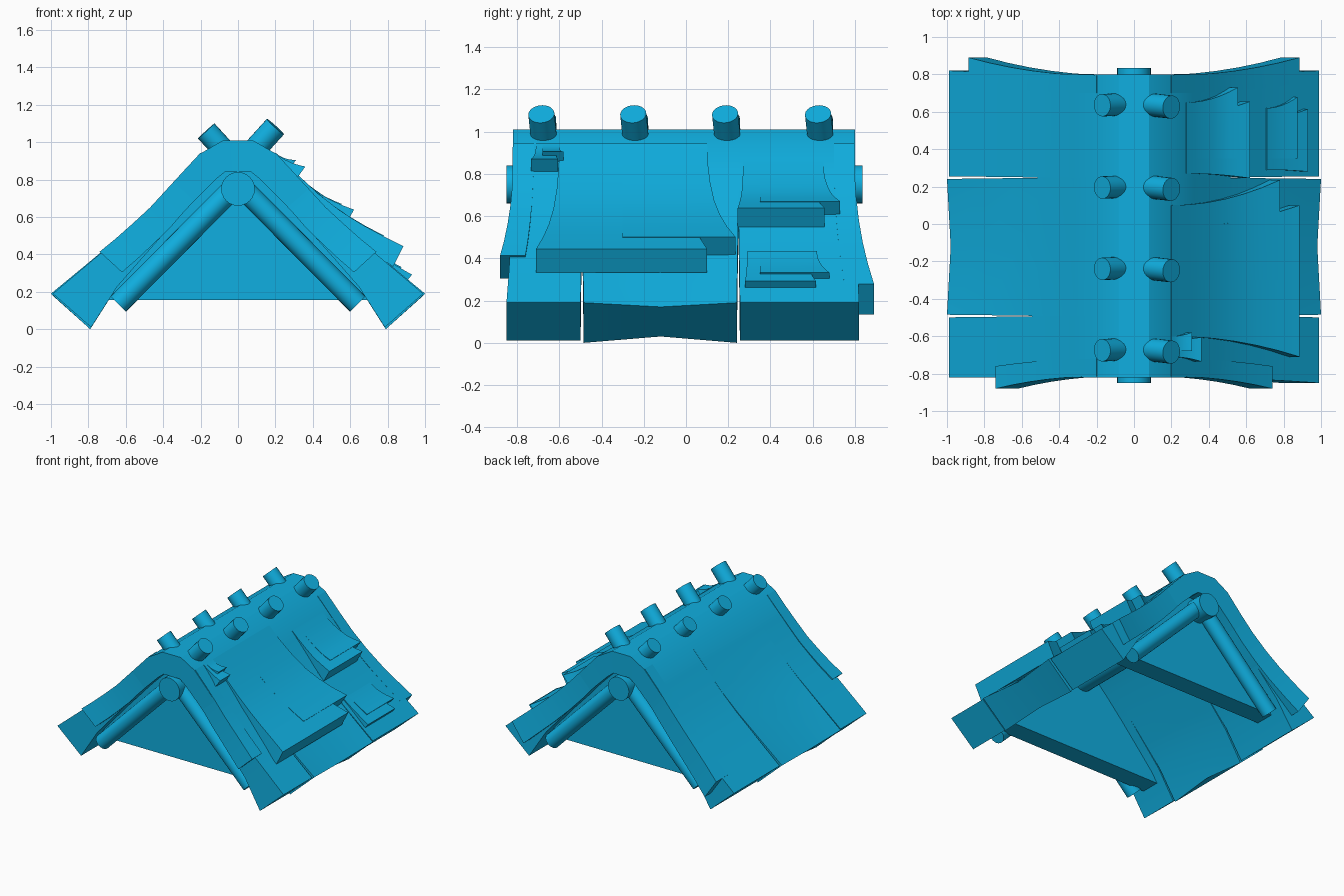
import bpy, bmesh, math
from mathutils import Vector

if "Cube" in bpy.data.objects:
    bpy.data.objects.remove(bpy.data.objects["Cube"])

mat = bpy.data.materials.new("roof_blue")
mat.diffuse_color = (0.005, 0.43, 0.75, 1)
mat.use_nodes = True
mat.node_tree.nodes["Principled BSDF"].inputs["Base Color"].default_value = mat.diffuse_color

# Right half of the roof section: outer x, z, inner x, z
HALF = [(.08, 1.01, .07, .84), (.20, .94, .12, .80), (.32, .81, .23, .69),
        (.47, .645, .37, .54), (.62, .505, .52, .37), (.80, .355, .65, .22),
        (1.0, .19, .79, .0)]


def finish(bm, name):
    bmesh.ops.recalc_face_normals(bm, faces=bm.faces[:])
    me = bpy.data.meshes.new(name)
    bm.to_mesh(me)
    bm.free()
    ob = bpy.data.objects.new(name, me)
    bpy.context.collection.objects.link(ob)
    me.materials.append(mat)
    bpy.ops.object.select_all(action='DESELECT')
    ob.select_set(True)
    bpy.context.view_layer.objects.active = ob
    bpy.ops.object.shade_smooth_by_angle(angle=math.radians(30))
    return ob


def sheet(name, rows, holes=()):
    """Thick sheet: rows[i][j] = (outer point, inner point); holes = missing cells."""
    bm = bmesh.new()
    v = [[[bm.verts.new(p) for p in pair] for pair in row] for row in rows]
    cells = {(i, j) for i in range(len(v) - 1) for j in range(len(v[0]) - 1)} - set(holes)
    for i, j in cells:
        ring = [v[i][j], v[i + 1][j], v[i + 1][j + 1], v[i][j + 1]]
        for k in (0, 1):
            bm.faces.new([c[k] for c in ring])
        for n, nb in enumerate([(i, j - 1), (i + 1, j), (i, j + 1), (i - 1, j)]):
            if nb not in cells:
                a, b = ring[n], ring[(n + 1) % 4]
                bm.faces.new([a[0], b[0], b[1], a[1]])
    loose = [w for w in bm.verts if not w.link_faces]
    bmesh.ops.delete(bm, geom=loose, context='VERTS')
    return finish(bm, name)


def roof_z(x):
    for a, b in zip(HALF, HALF[1:]):
        if x <= b[0]:
            return a[1] + (b[1] - a[1]) * (x - a[0]) / (b[0] - a[0])
    return HALF[-1][1]


# Main roof shell with split eaves
def roof_row(i, s):
    xo, zo, xi, zi = HALF[i]
    g = .007 * max(0, i - 3) / 3
    e = (i / 6) ** 3
    ys = [-.82 - (.03 * e if s > 0 else 0), -.492 - g, -.492 + g, -.12, .248 - g, .248 + g, .8 + .02 * e]
    row = []
    for j, y in enumerate(ys):
        d = (.02 * e if j == 3 else .01 * e if j in (0, 1, 5, 6) else 0)
        lift = .03 * e if j == 3 else d
        row.append(((s * (xo - d), y, zo - (d if j == 3 else 0)),
                    (s * (xi - d * .5), y, zi + lift)))
    return row


rows = [roof_row(i, -1) for i in range(6, -1, -1)] + [roof_row(i, 1) for i in range(7)]
n = len(rows) - 1
slits = [(i, j) for j in (1, 4) for i in list(range(3)) + list(range(n - 3, n))]
sheet("roof_shell", rows, slits)


# Thatch layer lying on the slope, flaring in width and lifting toward its lower end
def layer(name, x0, x1, ytop, yend, lift, drop, drop0=(-.03, -.03), s=1, steps=6):
    rows = []
    for i in range(steps + 1):
        t = i / steps
        x = x0 + (x1 - x0) * t
        z = roof_z(x) + .004 + lift * t ** 1.5
        dx, dz = (drop0[k] + (drop[k] - drop0[k]) * t for k in (0, 1))
        f = t ** 2
        rows.append([((s * x, a + (b - a) * f, z), (s * (x + dx), a + (b - a) * f, z + dz))
                     for a, b in zip(ytop, yend)])
    return sheet(name, rows)


layer("large_layer_upper", .20, .885, (-.60, -.02), (-.71, .10), .155, (-.055, -.11))
layer("large_layer_lower", .20, .78, (-.3, .10), (-.3, .235), .125, (-.06, -.09))
layer("back_layer_upper", .28, .62, (.27, .59), (.245, .655), .13, (-.05, -.09))
layer("back_layer_lower", .28, .555, (.35, .65), (.35, .73), .10, (-.05, -.07))
layer("eave_layer_upper", .71, .93, (.29, .57), (.28, .615), .04, (-.04, -.05))
layer("eave_layer_lower", .71, .875, (.35, .62), (.35, .68), .035, (-.04, -.05))
layer("front_layer_upper", .20, .36, (-.71, -.62), (-.735, -.605), .10, (-.05, -.07))
layer("front_layer_lower", .20, .31, (-.68, -.6), (-.68, -.58), .08, (-.05, -.07))

# Rake layers that flare past the gable ends
for s, side in ((-1, "left"), (1, "right")):
    layer("front_rake_" + side, .2, .74, (-.815, -.72), (-.88, -.76), .005, (-.12, -.11), (-.1, -.1), s)
    layer("back_rake_" + side, .2, .885, (.795, .7), (.89, .75), -.01, (-.10, -.145), (-.1, -.1), s)


# Round timbers
def rod(name, a, b, r, sides=24):
    a, b = Vector(a), Vector(b)
    d = b - a
    bm = bmesh.new()
    bmesh.ops.create_cone(bm, cap_ends=True, segments=sides, radius1=r, radius2=r, depth=d.length)
    bm.transform(d.to_track_quat('Z', 'Y').to_matrix().to_4x4())
    bmesh.ops.translate(bm, verts=bm.verts[:], vec=(a + b) / 2)
    return finish(bm, name)


rod("ridge_beam", (0, -.85, .75), (0, .835, .75), .09)
for end, y in (("front", -.76), ("back", .74)):
    for s in (-1, 1):
        rod(end + "_rafter", (0, y, .78), (s * .64, y, .135), .058)
for y in (-.67, -.235, .2, .64):
    rod("ridge_peg_left", (-.06, y, .94), (-.17, y - .005, 1.06), .06)
    rod("ridge_peg_right", (.07, y, .94), (.2, y - .015, 1.083), .062)

# Gable panels closing both ends
for end, y0, y1 in (("front", -.72, -.57), ("back", .55, .70)):
    outline = [(-.71, .155), (.71, .155), (.1, .85), (-.1, .85)]
    bm = bmesh.new()
    face = bm.faces.new([bm.verts.new((x, y0, z)) for x, z in outline])
    ext = bmesh.ops.extrude_face_region(bm, geom=[face], use_keep_orig=True)
    moved = [g for g in ext["geom"] if isinstance(g, bmesh.types.BMVert)]
    bmesh.ops.translate(bm, verts=moved, vec=(0, y1 - y0, 0))
    finish(bm, end + "_gable")
